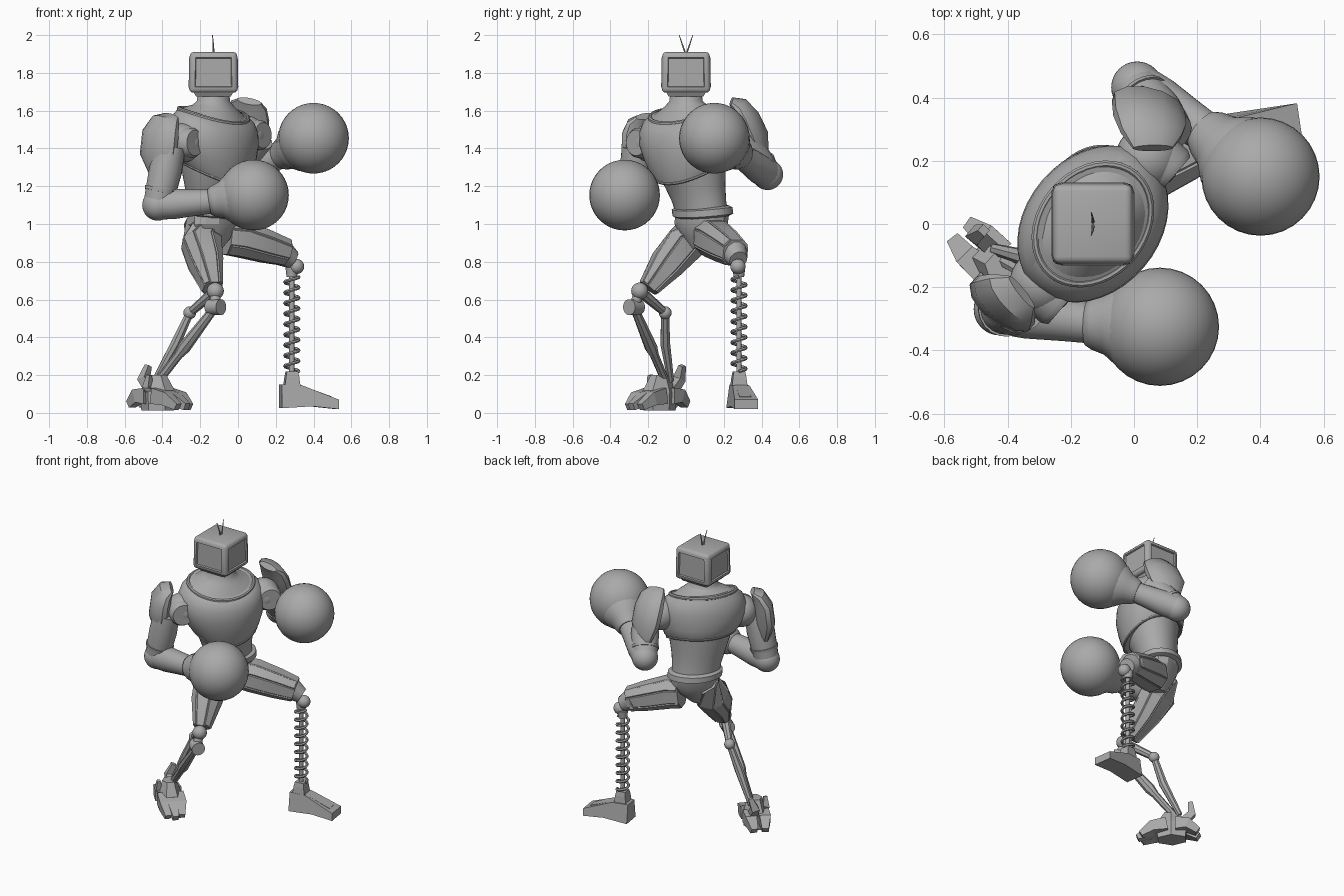
import bpy, bmesh, math
from mathutils import Vector, Matrix

if "Cube" in bpy.data.objects:
    bpy.data.objects.remove(bpy.data.objects["Cube"])

grey = bpy.data.materials.new("plain grey")
grey.use_nodes = True
COLOUR = (0.4, 0.4, 0.4, 1)
grey.diffuse_color = COLOUR
grey.node_tree.nodes["Principled BSDF"].inputs["Base Color"].default_value = COLOUR

FWD = Vector((0.76, -0.65, 0))   # chest direction
SIDE = Vector((0.65, 0.76, 0))   # towards the left shoulder
UP = Vector((0, 0, 1))


def finish(name, bm, angle=35):
    bmesh.ops.recalc_face_normals(bm, faces=bm.faces)
    mesh = bpy.data.meshes.new(name)
    bm.to_mesh(mesh)
    bm.free()
    mesh.materials.append(grey)
    if angle:
        mesh.shade_smooth()
        mesh.set_sharp_from_angle(angle=math.radians(angle))
    ob = bpy.data.objects.new(name, mesh)
    bpy.context.collection.objects.link(ob)
    return ob


def skin(rings, closed=False, panels=0):
    """Bridge rings of points into a tube; raise alternate lengthwise strips as panels."""
    bm = bmesh.new()
    loops = [[bm.verts.new(p) for p in ring] for ring in rings]
    n = len(loops[0])
    pairs = list(zip(loops, loops[1:]))
    if closed:
        pairs.append((loops[-1], loops[0]))
    else:
        bm.faces.new(loops[0])
        bm.faces.new(loops[-1])
    quads = []
    for lo, hi in pairs:
        for i in range(n):
            j = (i + 1) % n
            quads.append(bm.faces.new((lo[i], lo[j], hi[j], hi[i])))
    bmesh.ops.recalc_face_normals(bm, faces=bm.faces)
    if panels:
        for k in range(0, n, 2):
            bmesh.ops.inset_region(bm, faces=quads[k::n], thickness=panels)
            bmesh.ops.inset_region(bm, faces=quads[k::n], thickness=panels / 2, depth=panels)
    return bm


def limb(name, path, sizes, n=20, wide=None, panels=0, angle=35, closed=False):
    """Tube along a path; a size is a radius or a (width, depth) pair."""
    pts = [Vector(p) for p in path]
    m = len(pts)
    if not isinstance(sizes, (list, tuple)):
        sizes = [sizes] * m
    rings = []
    for i, p in enumerate(pts):
        a, b = (i - 1) % m if closed else max(i - 1, 0), (i + 1) % m if closed else min(i + 1, m - 1)
        t = (pts[b] - pts[a]).normalized()
        ref = wide or (UP if abs(t.z) < 0.8 else FWD)
        u = (ref - t * t.dot(ref)).normalized()
        v = t.cross(u)
        w, d = sizes[i] if isinstance(sizes[i], tuple) else (sizes[i], sizes[i])
        angs = [2 * math.pi * (k + 0.5) / n for k in range(n)]
        rings.append([p + u * w * math.cos(q) + v * d * math.sin(q) for q in angs])
    return finish(name, skin(rings, closed, panels), angle)


def ball(name, centre, r):
    bm = bmesh.new()
    bmesh.ops.create_uvsphere(bm, u_segments=32, v_segments=20, radius=r,
                              matrix=Matrix.Translation(centre))
    return finish(name, bm, 60)


def oval(z, cy, a, b, dip, n=40):
    """Oval section of the trunk, dipping at the chest and rising at the back."""
    c = Vector((-0.13, cy, z))
    angs = [2 * math.pi * k / n for k in range(n)]
    return [c + SIDE * a * math.cos(q) + FWD * b * math.sin(q)
            - UP * dip * (0.75 * math.sin(q) + 0.35 * math.sin(q) ** 2) for q in angs]


# Trunk
finish("chest", skin([oval(*r) for r in (
    (1.315, .03, .17, .15, .09), (1.31, .025, .215, .18, .09), (1.335, .02, .235, .192, .08),
    (1.385, .01, .257, .205, .06), (1.44, 0, .272, .212, .04), (1.505, 0, .272, .208, .035),
    (1.56, 0, .25, .19, .045), (1.6, 0, .205, .16, .055))]), 50)
finish("waist", skin([oval(*r) for r in (
    (1.05, .085, .15, .12, .01), (1.12, .07, .155, .124, .01), (1.2, .05, .17, .14, .02),
    (1.28, .035, .19, .155, .05), (1.34, .03, .2, .16, .09))]))
limb("collar_ring", oval(1.592, 0, .207, .163, .055), .012, n=8, closed=True)
limb("chest_lower_rim", oval(1.312, .025, .212, .178, .09), .009, n=8, closed=True)
finish("belt", skin([oval(*r) for r in (
    (1.04, .09, .15, .12, .015), (1.05, .09, .173, .142, .015), (1.085, .085, .173, .142, .015),
    (1.095, .085, .15, .12, .015))]))
finish("pelvis", skin([oval(*r, 12) for r in (
    (.87, .07, .04, .05, 0), (.93, .075, .11, .09, 0), (1.0, .08, .155, .12, 0),
    (1.05, .085, .155, .125, 0))]), 25)
finish("neck", skin([oval(*r) for r in (
    (1.585, 0, .2, .16, .055), (1.61, 0, .16, .135, .035), (1.628, 0, .115, .108, .01),
    (1.65, 0, .09, .088, 0), (1.71, 0, .08, .08, 0))]), 60)

# Monitor head with a recessed panel on each side
bm = bmesh.new()
bmesh.ops.create_cube(bm, size=1)
for v in bm.verts:
    k = 0.25 if v.co.z > 0 else 0.258
    v.co = Vector((-0.13 + v.co.x * k, v.co.y * k, 1.803 + v.co.z * 0.216))
bmesh.ops.bevel(bm, geom=list(bm.edges), offset=0.022, segments=3, profile=0.5, affect='EDGES')
sides = [f for f in bm.faces if f.calc_area() > 0.02 and abs(f.normal.z) < 0.5]
bmesh.ops.inset_individual(bm, faces=sides, thickness=0.012, depth=0.003)
bmesh.ops.inset_individual(bm, faces=sides, thickness=0.005, depth=-0.01)
finish("head_monitor", bm)
limb("head_base", [(-.13, 0, 1.675), (-.13, 0, 1.7)], [.13, .15], n=4, wide=Vector((1, 0, 0)), angle=0)
for sign, label in ((1, "left"), (-1, "right")):
    limb(label + "_antenna", [(-.13, sign * .004, 1.905), (-.13, sign * .016, 1.94),
                              (-.135, sign * .036, 2.0)], [.005, .004, .002], n=6)

# Arms: shoulder, elbow, wrist, glove centre, pauldron path and its width direction
arms = {
    "right": ((-.29, -.185, 1.43), (-.425, -.27, 1.1), (-.13, -.315, 1.12), (.082, -.325, 1.153),
              ((-.355, -.215, 1.57), (-.385, -.235, 1.545), (-.41, -.25, 1.485), (-.422, -.255, 1.37),
               (-.415, -.25, 1.25)), FWD, -1),
    "left": ((.045, .21, 1.47), (.01, .432, 1.262), (.235, .285, 1.365), (.4, .15, 1.454),
             ((.06, .24, 1.65), (.055, .285, 1.625), (.05, .33, 1.56), (.045, .375, 1.46),
              (.035, .405, 1.355)), Vector((.95, -.3, 0)), 1)}
for label, (sh, el, wr, gl, plate, plate_wide, sign) in arms.items():
    sh, el, wr, gl = map(Vector, (sh, el, wr, gl))
    out = SIDE * sign
    ball(label + "_shoulder_ball", sh, .103)
    # Shoulder disc facing the chest side
    hub = sh + out * .02
    limb(label + "_shoulder_disc", [hub, hub + FWD * .08, hub + FWD * .1, hub + FWD * .1, hub + FWD * .085],
         [.08, .08, .068, .045, .042], n=28)
    limb(label + "_shoulder_hub", [hub, hub + FWD * .1], .032)
    top = sh + out * .1 - UP * .02
    limb(label + "_upper_arm", [top, top.lerp(el, .4), top.lerp(el, .85), el], [.078, .088, .08, .075])
    cuff = top.lerp(el, .72)
    limb(label + "_upper_arm_band", [cuff, top.lerp(el, .78)], [.089, .086])
    ball(label + "_elbow", el, .082)
    limb(label + "_forearm", [el, el.lerp(wr, .3), el.lerp(wr, .7), wr], [.078, .08, .07, .064])
    # Glove ball with flared cuff
    limb(label + "_glove_cuff", [wr - (gl - wr) * .1, wr, wr.lerp(gl, .2), wr.lerp(gl, .4), gl],
         [.07, .083, .098, .133, .15], angle=60)
    ball(label + "_glove", gl, .187)
    limb(label + "_pauldron", plate, [(.065, .02), (.1, .045), (.12, .058), (.12, .06), (.06, .03)],
         n=12, wide=plate_wide, angle=40)

# Thighs with raised panels
limb("right_thigh", [(-.19, .07, 1.01), (-.195, .0, .9), (-.17, -.1, .79), (-.135, -.2, .66)],
     [.09, .11, .095, .055], n=8, panels=.007, angle=20)
limb("left_thigh", [(-.06, .13, .93), (.02, .155, .92), (.15, .215, .88), (.255, .262, .848)],
     [.1, .105, .093, .076], n=8, panels=.007, angle=20)
limb("left_thigh_cap", [(.22, .25, .855), (.29, .277, .81)], [.078, .05], n=12)

# Right robotic lower leg
knee, hock = Vector((-.12, -.245, .645)), Vector((-.255, -.11, .53))
low, ankle = Vector((-.12, -.275, .56)), Vector((-.42, -.11, .17))
ball("right_knee", knee, .045)
limb("right_knee_link", [knee, low], .028, n=12)
limb("right_knee_pin", [low - FWD * .04, low + FWD * .04], .042)
limb("right_hock_link", [knee, hock], [.03, .022], n=8)
ball("right_hock", hock, .034)
limb("right_rear_shin", [hock, hock.lerp(ankle, .45), ankle + Vector((-.02, .03, 0))], [.022, .028, .018], n=8, angle=20)
limb("right_front_shin", [low, low.lerp(ankle, .55), low.lerp(ankle, .65), ankle],
     [.022, .034, .024, .022], n=8, angle=20)

# Clawed right foot, laid out along and across the direction it points
toe_dir, toe_side = Vector((.72, -.69, 0)), Vector((.69, .72, 0))
heart = Vector((-.425, -.14, 0))


def foot_point(along, across, z):
    return heart + toe_dir * along + toe_side * across + UP * z


limb("right_ankle", [foot_point(0, 0, .2), foot_point(0, 0, .11), foot_point(0, 0, .012)],
     [(.05, .045), (.11, .075), (.1, .07)], n=6, wide=toe_dir, angle=0)
for label, k in (("inner", 1), ("middle", 0), ("outer", -1)):
    reach = .19 if k else .215
    limb(f"right_{label}_toe", [foot_point(.03, k * .04, .09), foot_point(.12, k * .048, .075),
                                foot_point(reach, k * .045, .032)], [.06, .05, .026], n=4, angle=0)
for label, k in (("inner", 1), ("outer", -1)):
    limb(f"right_{label}_heel_claw", [foot_point(-.03, k * .04, .09), foot_point(-.1, k * .045, .09),
                                      foot_point(-.165, k * .035, .045)], [.06, .05, .03], n=4, angle=0)
limb("right_heel_spur", [(-.46, -.07, .12), (-.5, -.035, .18), (-.475, -.02, .25)], [.035, .035, .02], n=4, angle=0)
limb("right_side_spur", [(-.45, -.16, .1), (-.48, -.18, .14), (-.47, -.19, .2)], [.03, .03, .015], n=4, angle=0)

# Left spring leg
foot = Vector((.285, .28, 0))
ball("left_knee", (.31, .275, .775), .04)
limb("left_knee_cup", [foot + UP * .72, foot + UP * .77], [.028, .034])
limb("left_spring_core", [foot + UP * .18, foot + UP * .75], .014, n=12)
turns, steps = 9, 18
helix = []
for i in range(turns * steps + 1):
    q = 2 * math.pi * i / steps
    helix.append(foot + Vector((.037 * math.cos(q), .037 * math.sin(q), .22 + .5 * i / (turns * steps))))
limb("left_spring", helix, .009, n=6, wide=UP)

# Left wedge foot
limb("left_ankle_block", [foot + UP * .13, foot + UP * .19, foot + UP * .22], [.06, .05, .042], n=4, angle=0,
     wide=Vector((1, .13, 0)))
bm = bmesh.new()
profile = [(.22, .025), (.22, .15), (.33, .145), (.52, .07), (.52, .02), (.38, .035)]
axis, across = Vector((1, .15, 0)), Vector((-.15, 1, 0))
base = Vector((.225, .275, 0))
faces = [[bm.verts.new(base + axis * (x - .22) + across * w * (.062 if z < .1 else .045) + UP * z)
          for x, z in profile] for w in (-1, 1)]
for f in faces:
    bm.faces.new(f)
for i in range(len(profile)):
    j = (i + 1) % len(profile)
    bm.faces.new((faces[0][i], faces[0][j], faces[1][j], faces[1][i]))
finish("left_foot", bm, 0)
limb("left_foot_ridge", [(.3, .287, .15), (.49, .315, .08)], [(.01, .045), (.01, .045)], n=4, angle=0)
